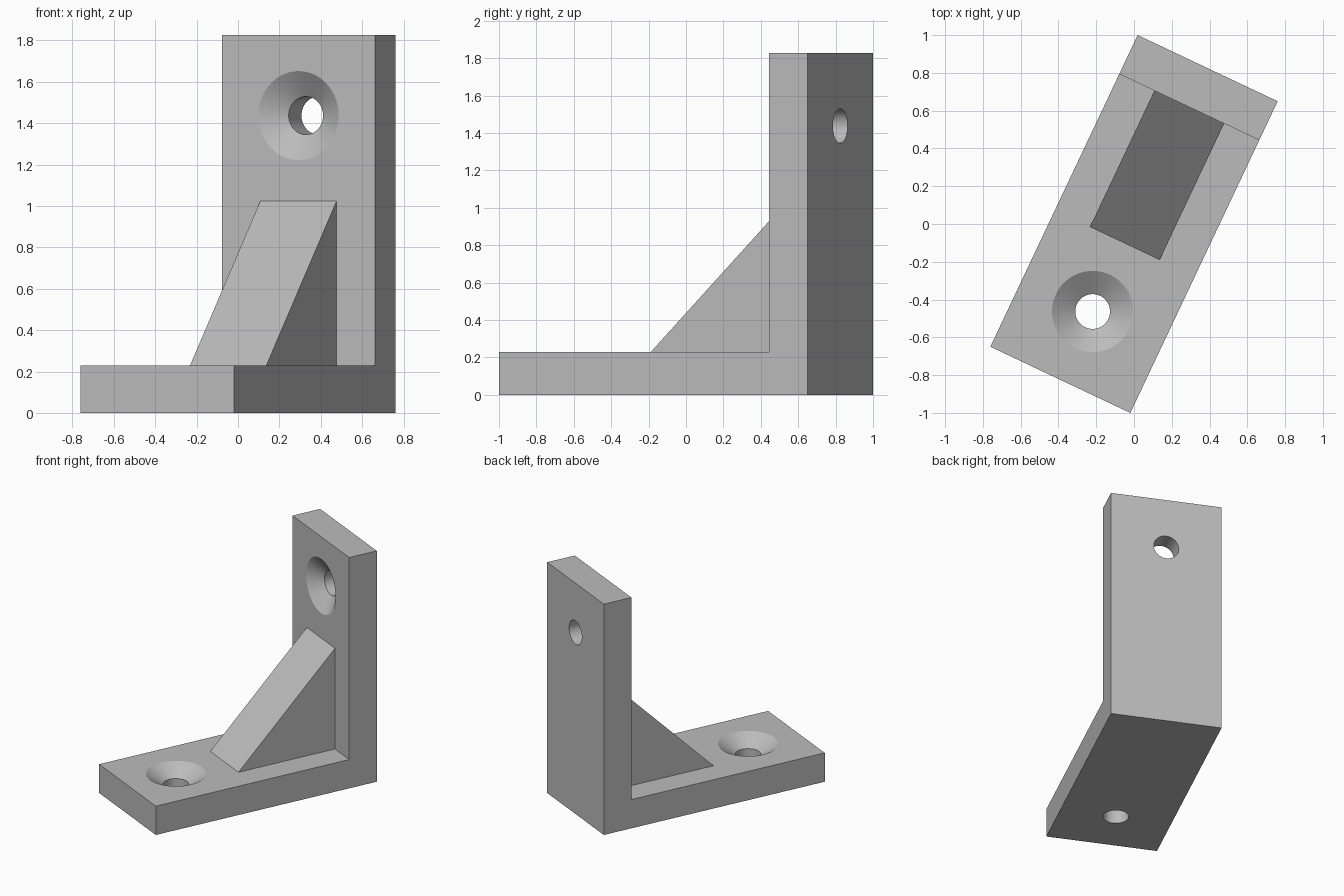
import bpy, bmesh, math
from mathutils import Matrix

if "Cube" in bpy.data.objects:
    bpy.data.objects.remove(bpy.data.objects["Cube"], do_unlink=True)

WIDTH, LENGTH, HEIGHT, THICK = 0.82, 1.825, 1.827, 0.228
RIB_WIDTH, RIB_LEG = 0.408, 0.797
HOLE_R, SINK_R, SINK_DEPTH, HOLE_INSET = 0.092, 0.215, 0.083, 0.39
TURN = Matrix.Rotation(math.radians(-25.3), 4, "Z")
front, back = -LENGTH / 2, LENGTH / 2
wall = back - THICK

grey = bpy.data.materials.new("plain grey")
grey.use_nodes = True
colour = (0.5, 0.5, 0.5, 1)
grey.diffuse_color = colour
grey.node_tree.nodes["Principled BSDF"].inputs["Base Color"].default_value = colour


def finish(name, bm):
    bmesh.ops.recalc_face_normals(bm, faces=bm.faces)
    mesh = bpy.data.meshes.new(name)
    bm.to_mesh(mesh)
    bm.free()
    mesh.materials.append(grey)
    obj = bpy.data.objects.new(name, mesh)
    bpy.context.collection.objects.link(obj)
    return obj


def extrude_profile(name, points, width):
    """Extrude a (y, z) side profile across x, centred."""
    bm = bmesh.new()
    face = bm.faces.new([bm.verts.new((-width / 2, y, z)) for y, z in points])
    new = bmesh.ops.extrude_face_region(bm, geom=[face])["geom"]
    bmesh.ops.translate(bm, vec=(width, 0, 0),
                        verts=[v for v in new if isinstance(v, bmesh.types.BMVert)])
    obj = finish(name, bm)
    obj.matrix_world = TURN
    return obj


def screw_cutter(name, placement, sides=64):
    """Lathe a countersunk hole whose mouth lies at z = 0, opening upward."""
    over = 0.05
    slope = (SINK_R - HOLE_R) / SINK_DEPTH
    profile = [(HOLE_R, -THICK - over), (HOLE_R, -SINK_DEPTH),
               (SINK_R + slope * over, over)]
    bm = bmesh.new()
    rings = []
    for r, z in profile:
        rings.append([bm.verts.new((r * math.cos(a), r * math.sin(a), z))
                      for a in (math.tau * i / sides for i in range(sides))])
    for low, high in zip(rings, rings[1:]):
        for i in range(sides):
            j = (i + 1) % sides
            bm.faces.new((low[i], low[j], high[j], high[i]))
    bm.faces.new(rings[0])
    bm.faces.new(rings[-1])
    obj = finish(name, bm)
    obj.matrix_world = TURN @ placement
    obj.hide_render = True
    return obj


# L-shaped plate: base and upright in one piece
bracket = extrude_profile("bracket", [
    (front, 0), (back, 0), (back, HEIGHT), (wall, HEIGHT),
    (wall, THICK), (front, THICK)], WIDTH)

# Triangular brace in the inner corner
extrude_profile("corner_brace", [
    (wall, THICK), (wall, THICK + RIB_LEG), (wall - RIB_LEG, THICK)], RIB_WIDTH)

# Countersunk screw holes in the base and the upright
cutters = [
    screw_cutter("base_hole_cutter",
                 Matrix.Translation((0, front + 0.4, THICK))),
    screw_cutter("upright_hole_cutter",
                 Matrix.Translation((0, wall, HEIGHT - HOLE_INSET))
                 @ Matrix.Rotation(math.pi / 2, 4, "X")),
]
for cutter in cutters:
    mod = bracket.modifiers.new(cutter.name, "BOOLEAN")
    mod.operation = "DIFFERENCE"
    mod.solver = "EXACT"
    mod.object = cutter

# Bake the cuts and remove the cutters
bpy.context.view_layer.update()
graph = bpy.context.evaluated_depsgraph_get()
cut_mesh = bpy.data.meshes.new_from_object(bracket.evaluated_get(graph))
bracket.modifiers.clear()
bracket.data = cut_mesh
for cutter in cutters:
    bpy.data.objects.remove(cutter, do_unlink=True)
